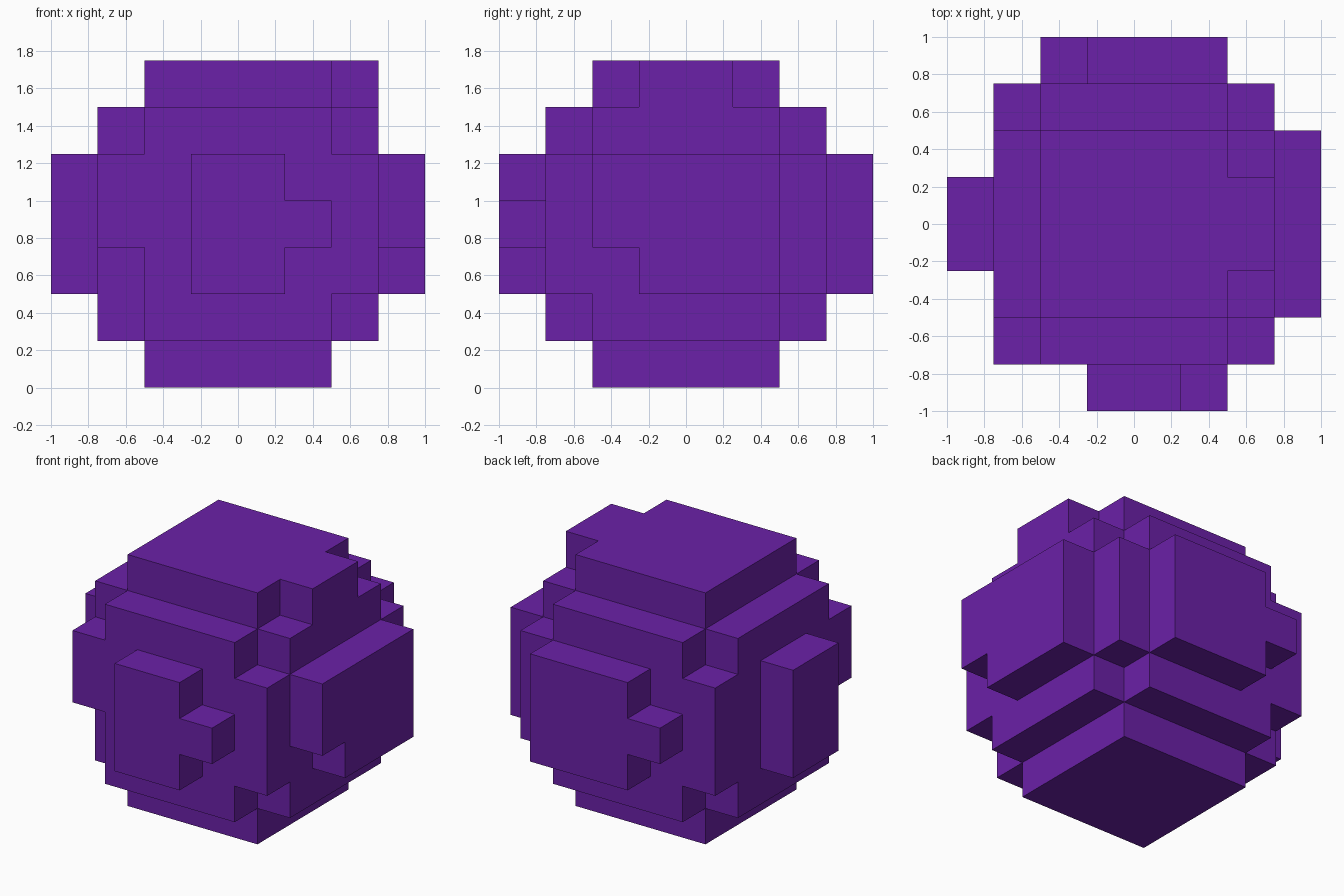
import bpy
import bmesh
import math
from mathutils import Vector

cube = bpy.data.objects.get("Cube")
if cube:
    bpy.data.objects.remove(cube)

UNIT = 0.25  # edge of one block

# Blocky ball, each part as (low corner, high corner) in block units
PARTS = {
    "base": ((-2, -2, 0), (2, 2, 1)),
    "wide_core": ((-3, -2, 1), (3, 2, 6)),
    "deep_core": ((-2, -3, 1), (2, 3, 6)),
    "corner_front_right": ((-3, -3, 3), (-2, -2, 5)),
    "corner_front_left": ((2, -3, 2), (3, -2, 5)),
    "corner_back_right": ((-3, 2, 2), (-2, 3, 5)),
    "corner_back_left": ((2, 2, 2), (3, 3, 5)),
    "cap": ((-2, -2, 6), (2, 2, 7)),
    "cap_tab": ((2, -1, 6), (3, 1, 7)),
    "front_plate": ((-1, -4, 2), (1, -3, 5)),
    "front_tab": ((1, -4, 3), (2, -3, 4)),
    "back_plate": ((-1, 3, 2), (2, 4, 5)),
    "back_tab": ((-2, 3, 3), (-1, 4, 4)),
    "left_plate": ((3, -1, 2), (4, 2, 5)),
    "left_plate_edge": ((3, -2, 3), (4, -1, 5)),
    "right_plate": ((-4, -1, 2), (-3, 1, 5)),
}


def blocks(low, high):
    return {(x, y, z)
            for x in range(low[0], high[0])
            for y in range(low[1], high[1])
            for z in range(low[2], high[2])}


def outer_shell(filled):
    """Keep only exposed block sides, then join coplanar ones."""
    bm = bmesh.new()
    for cell in filled:
        for axis in range(3):
            for side in (0, 1):
                beside = list(cell)
                beside[axis] += 2 * side - 1
                if tuple(beside) in filled:
                    continue
                start = Vector(cell)
                start[axis] += side
                u, v = Vector(), Vector()
                u[(axis + 1) % 3] = 1
                v[(axis + 2) % 3] = 1
                ring = [start, start + u, start + u + v, start + v]
                if side == 0:
                    ring.reverse()
                bm.faces.new([bm.verts.new(p * UNIT) for p in ring])
    bmesh.ops.remove_doubles(bm, verts=bm.verts, dist=0.001)
    bmesh.ops.dissolve_limit(bm, angle_limit=math.radians(1),
                             verts=bm.verts, edges=bm.edges)
    return bm


# Single flat colour
purple = bpy.data.materials.new("purple")
purple.use_nodes = True
colour = (0.147, 0.015, 0.392, 1)
purple.diffuse_color = colour
purple.node_tree.nodes["Principled BSDF"].inputs["Base Color"].default_value = colour

# Join all parts into one clean surface
filled = set().union(*(blocks(*corners) for corners in PARTS.values()))
bm = outer_shell(filled)
mesh = bpy.data.meshes.new("blocky_ball")
bm.to_mesh(mesh)
bm.free()
mesh.materials.append(purple)
ball = bpy.data.objects.new("blocky_ball", mesh)
bpy.context.collection.objects.link(ball)
